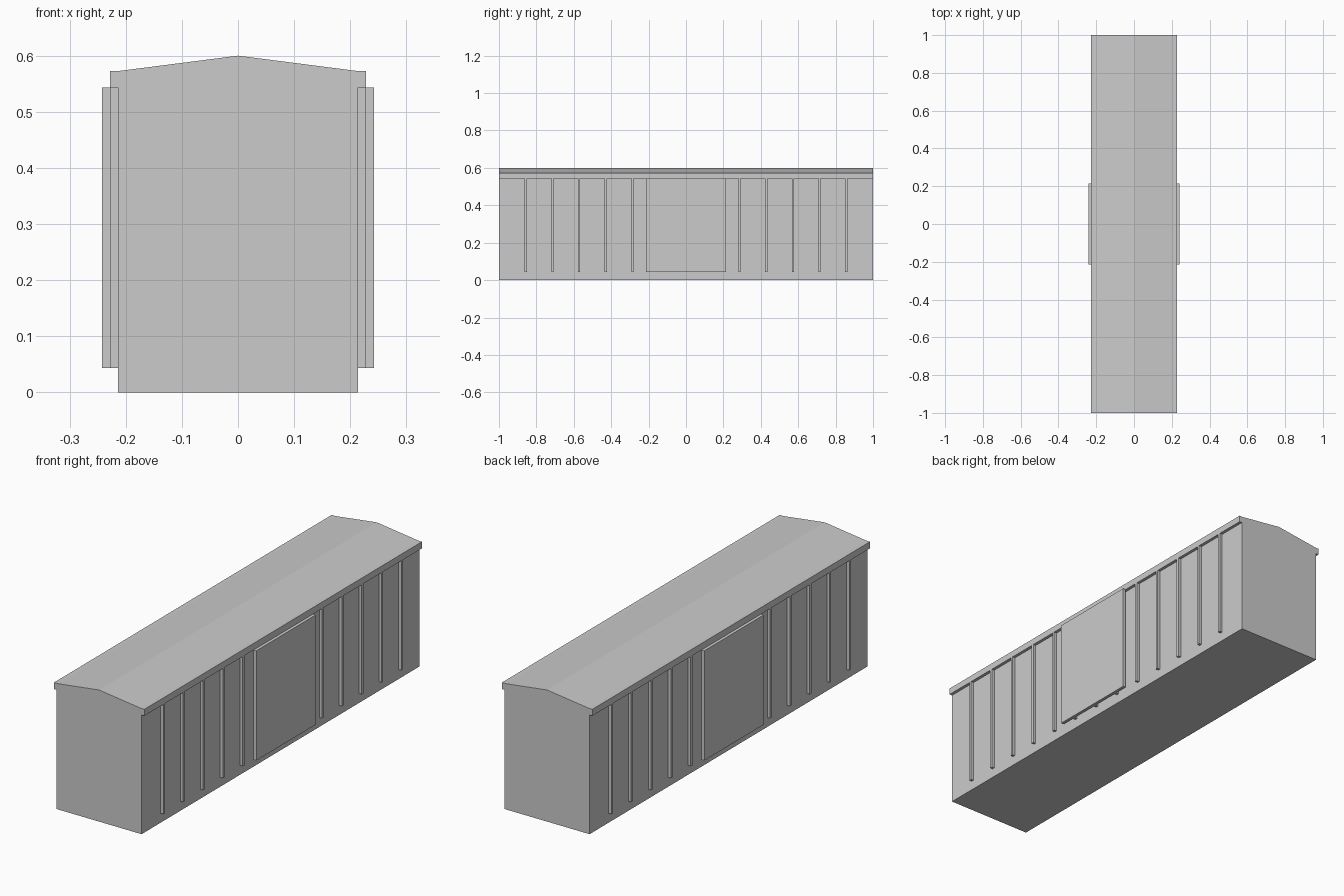
import bpy, bmesh

if "Cube" in bpy.data.objects:
    bpy.data.objects.remove(bpy.data.objects["Cube"])

WALL, EAVE, DOOR = 0.214, 0.228, 0.242   # half widths of the layers
LOW, HIGH = 0.043, 0.543                 # bottom and top of ribs and doors


def add_object(name, bm):
    bmesh.ops.recalc_face_normals(bm, faces=bm.faces)
    mesh = bpy.data.meshes.new(name)
    bm.to_mesh(mesh)
    bm.free()
    obj = bpy.data.objects.new(name, mesh)
    bpy.context.collection.objects.link(obj)
    return obj


def box(name, x0, x1, y0, y1, z0, z1):
    bm = bmesh.new()
    bmesh.ops.create_cube(bm, size=1)
    for v in bm.verts:
        v.co.x = x1 if v.co.x > 0 else x0
        v.co.y = y1 if v.co.y > 0 else y0
        v.co.z = z1 if v.co.z > 0 else z0
    return add_object(name, bm)


# Body with overhanging eaves and a shallow gabled roof
half = [(WALL, 0), (WALL, HIGH), (EAVE, HIGH), (EAVE, 0.573), (0.21, 0.573)]
profile = half + [(0, 0.6)] + [(-x, z) for x, z in reversed(half)]
bm = bmesh.new()
face = bm.faces.new([bm.verts.new((x, -1, z)) for x, z in profile])
ext = bmesh.ops.extrude_face_region(bm, geom=[face], use_keep_orig=True)
bmesh.ops.translate(bm, vec=(0, 2, 0),
                    verts=[g for g in ext["geom"] if isinstance(g, bmesh.types.BMVert)])
add_object("body_and_roof", bm)

for side, s in (("right", 1), ("left", -1)):
    # Evenly spaced wall ribs, continuing behind the door
    for k in range(-6, 7):
        y = k / 7
        x0, x1 = sorted((s * WALL, s * EAVE))
        box(f"{side}_rib_{k + 7}", x0, x1, y - 0.006, y + 0.006, LOW, HIGH)
    # Sliding door resting on the ribs
    x0, x1 = sorted((s * EAVE, s * DOOR))
    box(f"{side}_door", x0, x1, -0.214, 0.214, LOW, HIGH)
